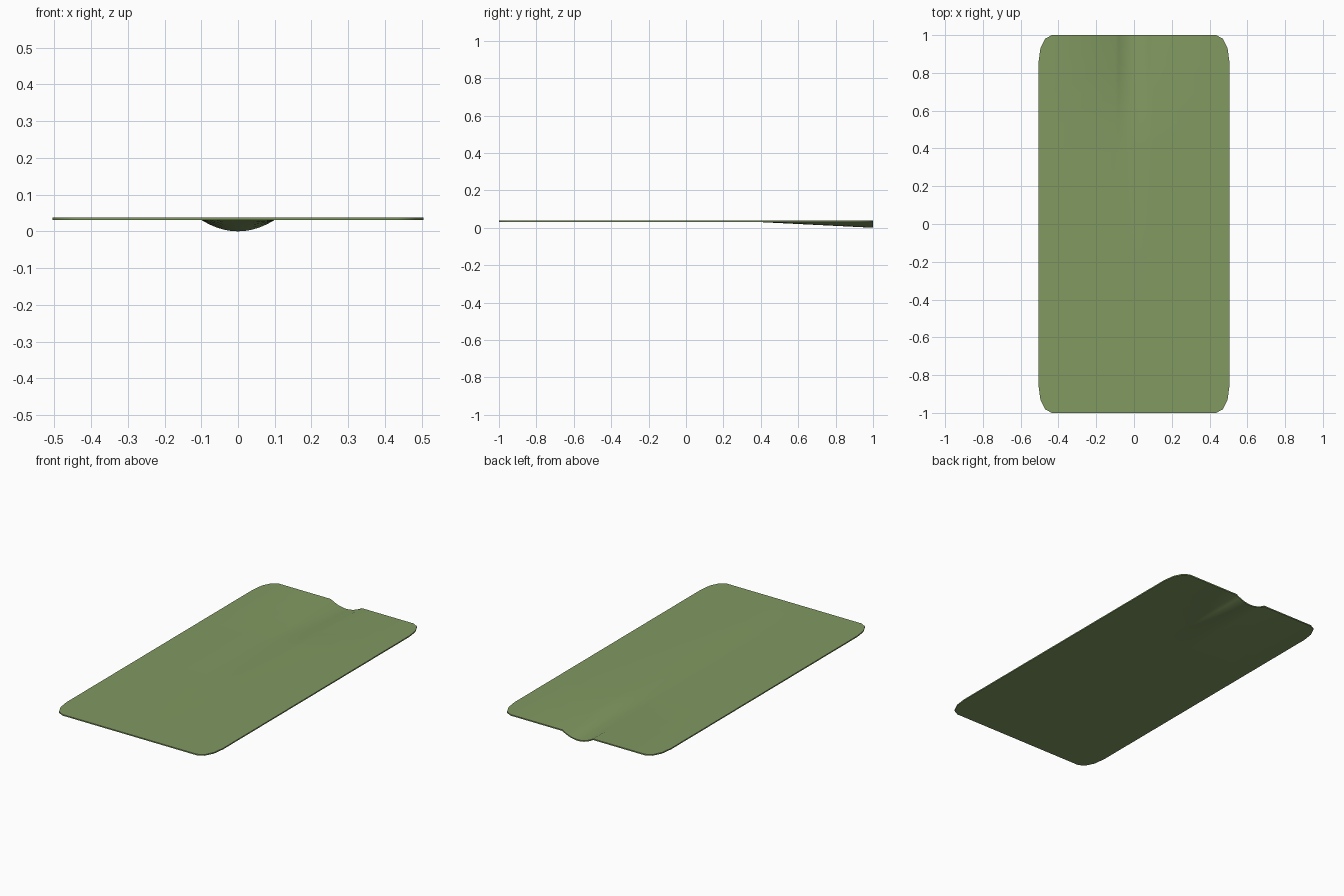
import bpy, bmesh, math

if "Cube" in bpy.data.objects:
    bpy.data.objects.remove(bpy.data.objects["Cube"])

HALF_W, HALF_L = 0.505, 1.0
CORNER_X, CORNER_Y = 0.07, 0.14
TOP, THICK = 0.038, 0.007
GROOVE_W, GROOVE_D, GROOVE_START = 0.1, 0.031, 0.38

# Half outline: columns (x, half length) with elliptical corners
half = [(GROOVE_W * i / 5, HALF_L) for i in range(6)]
for i in range(4):
    a = math.radians(90 - 30 * i)
    half.append((HALF_W - CORNER_X + CORNER_X * math.cos(a),
                 HALF_L - CORNER_Y + CORNER_Y * math.sin(a)))
columns = [(-x, h) for x, h in reversed(half[1:])] + half


def height(x, y):
    """Flat sheet with a pouring groove that deepens towards the back edge."""
    across = max(0.0, 1 - (x / GROOVE_W) ** 2)
    along = max(0.0, (y - GROOVE_START) / (HALF_L - GROOVE_START))
    return TOP - GROOVE_D * across * along


# Top sheet
bm = bmesh.new()
grid = []
for x, h in columns:
    ys = [-h, GROOVE_START] + [GROOVE_START + (h - GROOVE_START) * k / 4 for k in range(1, 5)]
    grid.append([bm.verts.new((x, y, height(x, y))) for y in ys])
for a, b in zip(grid, grid[1:]):
    for j in range(len(a) - 1):
        bm.faces.new((a[j], b[j], b[j + 1], a[j + 1]))

# Underside and rim
ext = bmesh.ops.extrude_face_region(bm, geom=bm.faces[:], use_keep_orig=True)
for v in ext["geom"]:
    if isinstance(v, bmesh.types.BMVert):
        v.co.z -= THICK
bmesh.ops.recalc_face_normals(bm, faces=bm.faces[:])

mesh = bpy.data.meshes.new("grooved_sheet")
bm.to_mesh(mesh)
bm.free()
sheet = bpy.data.objects.new("grooved_sheet", mesh)
bpy.context.collection.objects.link(sheet)

# Green colour and smooth groove
green = bpy.data.materials.new("leaf_green")
green.diffuse_color = (0.22, 0.32, 0.12, 1)
green.use_nodes = True
green.node_tree.nodes["Principled BSDF"].inputs["Base Color"].default_value = green.diffuse_color
mesh.materials.append(green)
bpy.context.view_layer.objects.active = sheet
sheet.select_set(True)
bpy.ops.object.shade_smooth_by_angle(angle=math.radians(40))
